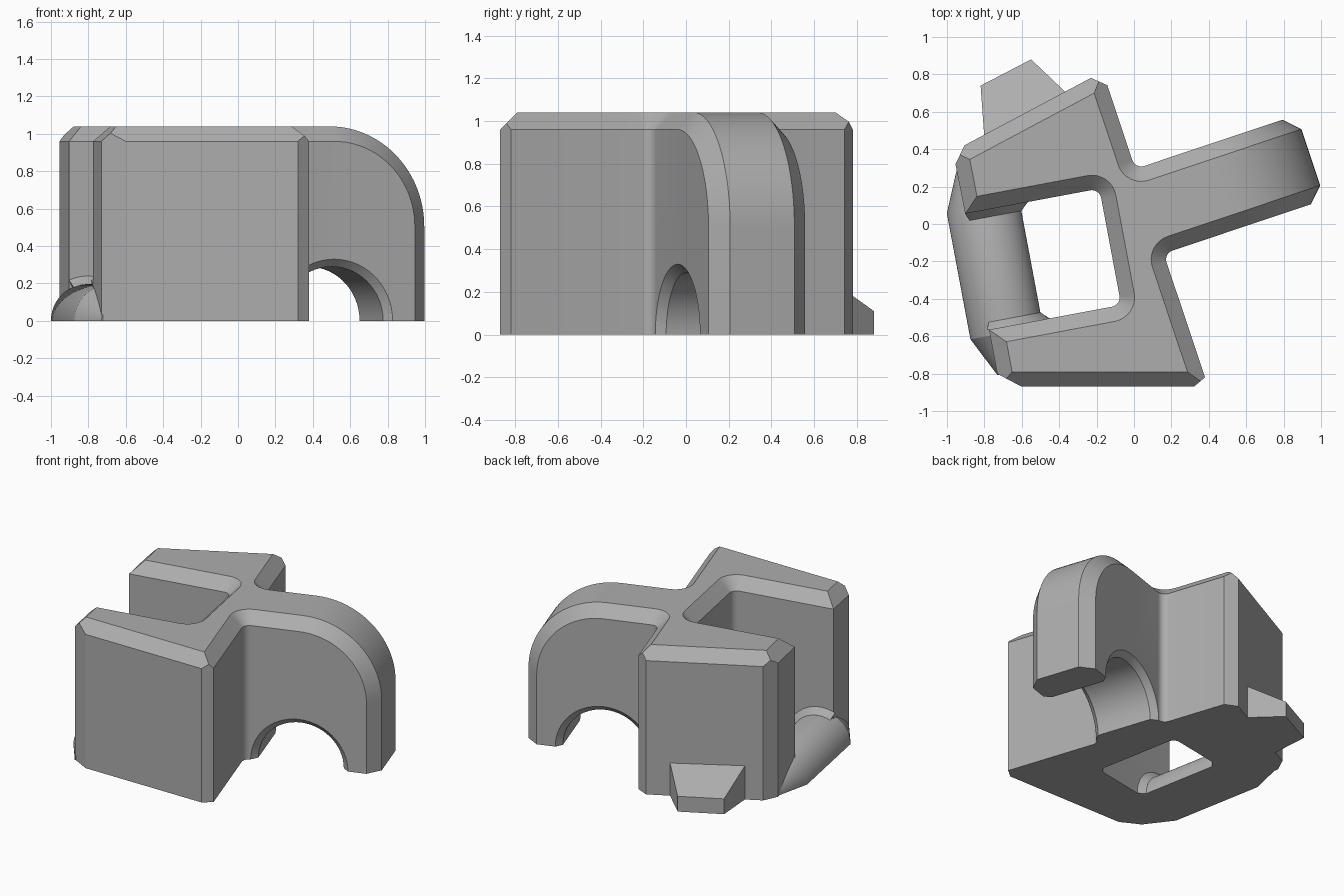
import bpy, bmesh
from math import sin, cos, radians, pi
from mathutils import Vector

if "Cube" in bpy.data.objects:
    bpy.data.objects.remove(bpy.data.objects["Cube"])

grey = bpy.data.materials.new("plain grey")
grey.use_nodes = True
grey.diffuse_color = (0.42, 0.42, 0.42, 1)
grey.node_tree.nodes["Principled BSDF"].inputs["Base Color"].default_value = grey.diffuse_color

HEIGHT, BEVEL = 1.04, 0.08


def frame(degrees):
    """Rotated plan coordinates: returns f(along, across, z)."""
    c, s = cos(radians(degrees)), sin(radians(degrees))
    return lambda a, b, z=0: Vector((c * a - s * b, s * a + c * b, z))


arm_at = frame(18.5)
slot_at = frame(10.6)


def loft(bm, rings):
    """Skin closed rings of equal length and cap both ends."""
    rows = [[bm.verts.new(p) for p in ring] for ring in rings]
    n = len(rows[0])
    for low, high in zip(rows, rows[1:]):
        for i in range(n):
            j = (i + 1) % n
            bm.faces.new((low[i], low[j], high[j], high[i]))
    bm.faces.new(rows[0])
    bm.faces.new(rows[-1])


def finish(bm, name):
    bmesh.ops.remove_doubles(bm, verts=bm.verts, dist=0.0003)
    bmesh.ops.recalc_face_normals(bm, faces=bm.faces)
    mesh = bpy.data.meshes.new(name)
    bm.to_mesh(mesh)
    bm.free()
    mesh.materials.append(grey)
    obj = bpy.data.objects.new(name, mesh)
    bpy.context.collection.objects.link(obj)
    return obj


def smooth(obj):
    bpy.ops.object.select_all(action='DESELECT')
    obj.select_set(True)
    bpy.context.view_layer.objects.active = obj
    bpy.ops.object.shade_smooth_by_angle(angle=radians(25))


def round_bar(name, profile, place, start, end, steps=32, hub=False):
    """Turned solid: profile is (position, radius), place(pos, side, z)."""
    rings = []
    for pos, r in profile:
        ring = [place(pos, r * cos(t), r * sin(t)) for t in
                (radians(start + (end - start) * i / steps) for i in range(steps + 1))]
        rings.append(ring + [place(pos, 0, 0)] if hub else ring)
    bm = bmesh.new()
    loft(bm, rings)
    return finish(bm, name)


# ---- body: plan outline, counter-clockwise, with corner treatments
U_END, V_LO, V_HI = 0.475, -0.20, 0.277
corners = [
    (arm_at(U_END, V_HI), "plain", 0),
    (arm_at(0.10, V_HI), "fillet", 0.05),
    (Vector((-0.167, 0.815, 0)), "cut", (0.077, 0.072)),
    (Vector((-0.968, 0.388, 0)), "cut", (0.07, 0.07)),
    (slot_at(-0.877, 0.22), "plain", 0),
    (slot_at(-0.147, 0.22), "fillet", 0.05),
    (slot_at(-0.147, -0.413), "fillet", 0.05),
    (slot_at(-0.866, -0.413), "plain", 0),
    (Vector((-0.718, -0.87, 0)), "cut", (0.07, 0.118)),
    (Vector((0.397, -0.87, 0)), "cut", (0.077, 0.053)),
    (arm_at(0.10, V_LO), "fillet", 0.05),
    (arm_at(U_END, V_LO), "plain", 0),
]
count = len(corners)
pts = [c[0] for c in corners]
dirs = [(pts[(i + 1) % count] - pts[i]).normalized() for i in range(count)]
norms = [Vector((-d.y, d.x, 0)) for d in dirs]


def mitre(i, d):
    """Corner i moved inward by d; the open arm edge stays put."""
    a, b = norms[i - 1], norms[i]
    da, db = (0 if i == 0 else d), (0 if i == count - 1 else d)
    det = a.x * b.y - a.y * b.x
    return pts[i] + Vector(((da * b.y - db * a.y) / det, (a.x * db - b.x * da) / det, 0))


up = Vector((0, 0, 1))
low, mid, top = [], [], []


def column(base, shoulder_z, upper):
    low.append(base.copy())
    mid.append(base + up * shoulder_z)
    top.append(upper + up * HEIGHT)


shoulder = HEIGHT - BEVEL
for i, (p, kind, size) in enumerate(corners):
    inner = mitre(i, BEVEL)
    if kind == "plain":
        column(p, shoulder, inner)
    elif kind == "fillet":
        centre = mitre(i, -size)
        for k in range(9):
            n = norms[i - 1].slerp(norms[i], k / 8)
            column(centre + n * size, shoulder, centre + n * (size + BEVEL))
    else:
        # vertical cut rising to a point on the bevel ridge
        a, b = p - dirs[i - 1] * size[0], p + dirs[i] * size[1]
        ridge, chord = inner - p, b - a
        t = ((a - p).cross(chord)).z / (ridge.cross(chord)).z
        column(a, shoulder, inner)
        column(p + ridge * t, shoulder + BEVEL * t, inner)
        column(b, shoulder, inner)

bm = bmesh.new()
rows = [[bm.verts.new(p) for p in ring] for ring in (low, mid, top)]
for r0, r1 in zip(rows, rows[1:]):
    for i in range(len(r0) - 1):          # last edge stays open for the arm
        bm.faces.new((r0[i], r0[i + 1], r1[i + 1], r1[i]))
bm.faces.new(rows[0])
bmesh.ops.remove_doubles(bm, verts=rows[2], dist=0.0003)
top_ring = [v for v in rows[2] if v.is_valid]
bm.faces.new(top_ring)

# ---- rounded arm, welded to the open edge of the body
RADIUS = 0.535
layers = []
for v, inset in ((V_LO, BEVEL), (V_LO + BEVEL, 0), (V_HI - BEVEL, 0), (V_HI, BEVEL)):
    r = RADIUS - inset
    line = [arm_at(U_END + r * sin(t), v, HEIGHT - RADIUS + r * cos(t))
            for t in (pi / 2 * k / 24 for k in range(25))]
    line.append(arm_at(U_END + r, v, 0))
    layers.append([bm.verts.new(p) for p in line])
for a, b in zip(layers, layers[1:]):
    for i in range(len(a) - 1):
        bm.faces.new((a[i], a[i + 1], b[i + 1], b[i]))
roots = [bm.verts.new(arm_at(U_END, v, 0)) for v in (V_LO, V_HI)]
bm.faces.new(layers[0] + [roots[0]])
bm.faces.new(layers[-1] + [roots[1]])
bm.faces.new([roots[0]] + [line[-1] for line in layers] + [roots[1]])
body = finish(bm, "body_with_arm")

# ---- arched opening through the arm, with bevelled rims
RIM = 0.04
cutter = round_bar("arch_cutter",
                   [(V_LO - 0.1, 0.33), (V_LO, 0.33), (V_LO + RIM, 0.29),
                    (V_HI - RIM, 0.29), (V_HI, 0.33), (V_HI + 0.1, 0.33)],
                   lambda pos, side, z: arm_at(U_END + side, pos, z), -30, 210, 40)
cutter.hide_render = True
mod = body.modifiers.new("arch", 'BOOLEAN')
mod.operation = 'DIFFERENCE'
mod.solver = 'EXACT'
mod.object = cutter
bpy.context.view_layer.update()
carved = bpy.data.meshes.new_from_object(body.evaluated_get(bpy.context.evaluated_depsgraph_get()))
body.modifiers.clear()
body.data = carved
bpy.data.objects.remove(cutter)
smooth(body)


# ---- half-round bar across the open slot, tapering into the body
def bar_place(pos, side, z):
    return slot_at(-0.776 + side, pos, z)


smooth(round_bar("slot_bar", [(-0.66, 0.09), (-0.445, 0.197), (0.24, 0.197), (0.465, 0.10)],
                 bar_place, 0, 180))
for name, wall, step in (("front_bar_collar", -0.413, RIM), ("back_bar_collar", 0.22, -RIM)):
    smooth(round_bar(name, [(wall, 0.24), (wall + step, 0.197)], bar_place, 0, 115, 20, hub=True))

# ---- wedge foot on the back wall
bm = bmesh.new()
plan = [((-0.80, 0.46), 0.25), ((-0.345, 0.685), 0.25), ((-0.55, 0.88), 0.11), ((-0.82, 0.74), 0.11)]
loft(bm, [[Vector((*p, 0)) for p, h in plan], [Vector((*p, h)) for p, h in plan]])
finish(bm, "back_foot")
